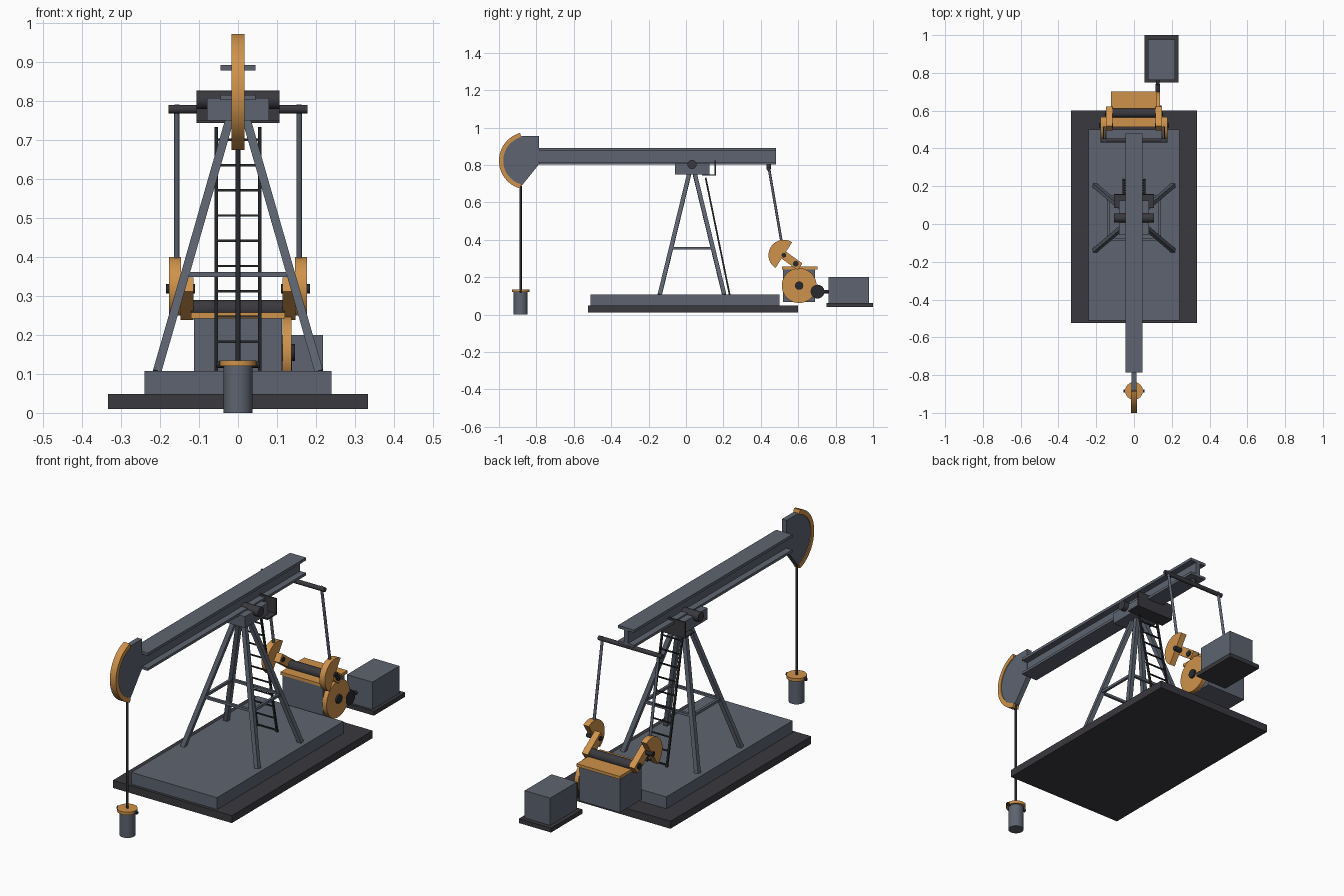
import bpy, bmesh, math
from mathutils import Vector

if "Cube" in bpy.data.objects:
    bpy.data.objects.remove(bpy.data.objects["Cube"])


def material(name, col):
    m = bpy.data.materials.new(name)
    m.diffuse_color = (*col, 1)
    m.use_nodes = True
    m.node_tree.nodes["Principled BSDF"].inputs["Base Color"].default_value = m.diffuse_color
    return m


GREY = material("slate grey", (0.11, 0.127, 0.16))
DARK = material("charcoal", (0.042, 0.040, 0.048))
BLACK = material("black steel", (0.022, 0.023, 0.027))
ORANGE = material("orange", (0.62, 0.29, 0.07))


def finish(name, bm, mat, smooth=False):
    bmesh.ops.recalc_face_normals(bm, faces=bm.faces)
    me = bpy.data.meshes.new(name)
    bm.to_mesh(me)
    bm.free()
    me.materials.append(mat)
    ob = bpy.data.objects.new(name, me)
    bpy.context.collection.objects.link(ob)
    if smooth:
        bpy.ops.object.select_all(action='DESELECT')
        ob.select_set(True)
        bpy.context.view_layer.objects.active = ob
        bpy.ops.object.shade_smooth_by_angle(angle=math.radians(35))
    return ob


def box(name, x, y, z, mat):
    """Box from (min, max) ranges."""
    bm = bmesh.new()
    bmesh.ops.create_cube(bm, size=1)
    for v in bm.verts:
        v.co = [r[0] + (c + 0.5) * (r[1] - r[0]) for c, r in zip(v.co, (x, y, z))]
    return finish(name, bm, mat)


def rod(name, a, b, r, mat, sides=24):
    """Round bar between two points."""
    a, b = Vector(a), Vector(b)
    bm = bmesh.new()
    bmesh.ops.create_cone(bm, cap_ends=True, segments=sides, radius1=r, radius2=r,
                          depth=(b - a).length)
    q = Vector((0, 0, 1)).rotation_difference(b - a)
    for v in bm.verts:
        v.co = q @ v.co + (a + b) / 2
    return finish(name, bm, mat, True)


def strut(name, a, b, w, mat):
    """Square bar between two points."""
    a, b = Vector(a), Vector(b)
    d = (b - a).normalized()
    ref = Vector((0, 1, 0)) if abs(d.y) < 0.8 else Vector((1, 0, 0))
    s = d.cross(ref).normalized() * w / 2
    t = d.cross(s).normalized() * w / 2
    bm = bmesh.new()
    ends = [[bm.verts.new(p + i * s + j * t) for i, j in ((1, 1), (-1, 1), (-1, -1), (1, -1))]
            for p in (a, b)]
    bm.faces.new(ends[0])
    bm.faces.new(ends[1])
    for i in range(4):
        k = (i + 1) % 4
        bm.faces.new((ends[0][i], ends[0][k], ends[1][k], ends[1][i]))
    return finish(name, bm, mat)


def plate(name, yz, x0, x1, mat, smooth=False):
    """Side profile given in (y, z), extruded along x."""
    bm = bmesh.new()
    f = bm.faces.new([bm.verts.new((x0, y, z)) for y, z in yz])
    g = bmesh.ops.extrude_face_region(bm, geom=[f])
    for v in g["geom"]:
        if isinstance(v, bmesh.types.BMVert):
            v.co.x = x1
    return finish(name, bm, mat, smooth)


def arc(cy, cz, r, a0, a1, n=24):
    angles = [math.radians(a0 + (a1 - a0) * i / n) for i in range(n + 1)]
    return [(cy + r * math.cos(a), cz + r * math.sin(a)) for a in angles]


# Foundation
box("base_slab", (-0.333, 0.333), (-0.525, 0.60), (0.01, 0.048), DARK)
box("upper_slab", (-0.24, 0.24), (-0.51, 0.50), (0.048, 0.108), GREY)

# Walking beam: top flange, web, bottom flange
box("beam_top_flange", (-0.045, 0.045), (-0.785, 0.48), (0.878, 0.892), GREY)
box("beam_web", (-0.012, 0.012), (-0.785, 0.48), (0.815, 0.878), GREY)
box("beam_bottom_flange", (-0.045, 0.045), (-0.785, 0.48), (0.802, 0.815), GREY)

# Curved head with its orange rim
HY, HZ = -0.846, 0.823
plate("head_plate", [(-0.785, 0.955)] + arc(HY, HZ, 0.135, 103, 257) + [(-0.785, 0.805)],
      -0.013, 0.013, GREY)
plate("head_rim", arc(HY, HZ, 0.154, 105.5, 254.5) + arc(HY, HZ, 0.131, 254.5, 105.5),
      -0.017, 0.017, ORANGE, True)

# Hanging rod and weight
WY = -0.884
rod("hanger_rod", (0, WY, 0.69), (0, WY, 0.12), 0.006, BLACK, 12)
rod("hanging_weight", (0, WY, 0.0), (0, WY, 0.122), 0.037, GREY, 32)
rod("weight_cap", (0, WY, 0.12), (0, WY, 0.135), 0.047, ORANGE, 32)
rod("weight_cap_pin", (-0.056, WY, 0.124), (0.056, WY, 0.124), 0.008, BLACK, 12)

# Tower legs and braces
TY = 0.032


def leg_point(sx, sy, z):
    t = (z - 0.108) / (0.765 - 0.108)
    return (sx * (0.207 * (1 - t) + 0.018 * t), TY + sy * (0.172 * (1 - t) + 0.012 * t), z)


for sx in (-1, 1):
    for sy in (-1, 1):
        strut("tower_leg", leg_point(sx, sy, 0.106), leg_point(sx, sy, 0.765), 0.022, GREY)
    strut("side_brace", leg_point(sx, -1, 0.355), leg_point(sx, 1, 0.355), 0.013, GREY)
    strut("cross_brace", leg_point(-1, sx, 0.355), leg_point(1, sx, 0.355), 0.013, GREY)

# Saddle, pivot and small service platform
box("saddle", (-0.08, 0.08), (-0.058, 0.125), (0.75, 0.808), GREY)
rod("pivot_shaft", (-0.106, TY, 0.803), (0.106, TY, 0.803), 0.024, DARK)
box("platform_floor", (-0.106, 0.106), (0.085, 0.16), (0.743, 0.75), DARK)
box("platform_back", (-0.106, 0.106), (0.153, 0.16), (0.743, 0.825), DARK)

# Ladder
LB, LT = (0.233, 0.108), (0.105, 0.732)
for s in (-1, 1):
    strut("ladder_rail", (s * 0.056, *LB), (s * 0.056, *LT), 0.009, BLACK)
for i in range(10):
    z = 0.118 + 0.0647 * i
    y = LB[0] + (LT[0] - LB[0]) * (z - LB[1]) / (LT[1] - LB[1])
    strut("ladder_rung", (-0.056, y, z), (0.056, y, z), 0.006, BLACK)

# Equalizer bar, pitman rods, cranks and counterweights
rod("equalizer_bar", (-0.178, 0.442, 0.779), (0.178, 0.442, 0.779), 0.011, DARK)
rod("equalizer_link", (0, 0.442, 0.779), (0, 0.442, 0.805), 0.012, DARK)
PIN, HUB = (0.523, 0.318), (0.587, 0.272)
d = Vector((HUB[0] - PIN[0], HUB[1] - PIN[1])).normalized()
n = Vector((-d.y, d.x)) * 0.022
p, h = Vector(PIN) - d * 0.02, Vector(HUB) + d * 0.028
arm = [tuple(c) for c in (p + n, h + n, h - n, p - n)]
for s in (-1, 1):
    rod("pitman_rod", (s * 0.157, 0.442, 0.79), (s * 0.157, *PIN), 0.007, GREY, 12)
    plate("counterweight", arc(*PIN, 0.082, 57, 237), s * 0.146, s * 0.177, ORANGE, True)
    plate("crank_arm", arm, s * 0.114, s * 0.147, ORANGE)
    rod("crank_pin", (s * 0.11, *PIN), (s * 0.185, *PIN), 0.012, BLACK)
    rod("hub_pin", (s * 0.10, *HUB), (s * 0.153, *HUB), 0.015, BLACK)
rod("crank_shaft", (-0.12, 0.587, 0.266), (0.12, 0.587, 0.266), 0.024, DARK)

# Gearbox and lid
box("gearbox", (-0.113, 0.113), (0.518, 0.69), (0.067, 0.242), GREY)
box("gearbox_lid", (-0.121, 0.121), (0.513, 0.702), (0.242, 0.257), ORANGE)

# Flywheel, drive pulley and coupling
rod("flywheel", (0.114, 0.605, 0.155), (0.137, 0.605, 0.155), 0.093, ORANGE, 48)
rod("flywheel_hub", (0.11, 0.605, 0.155), (0.146, 0.605, 0.155), 0.022, BLACK)
rod("drive_pulley", (0.114, 0.703, 0.123), (0.138, 0.703, 0.123), 0.037, BLACK, 32)
rod("drive_coupling", (0.126, 0.70, 0.123), (0.126, 0.77, 0.123), 0.009, BLACK, 16)

# Motor
box("motor_base", (0.055, 0.235), (0.75, 1.0), (0.04, 0.062), DARK)
box("motor", (0.075, 0.218), (0.763, 0.978), (0.062, 0.20), GREY)
